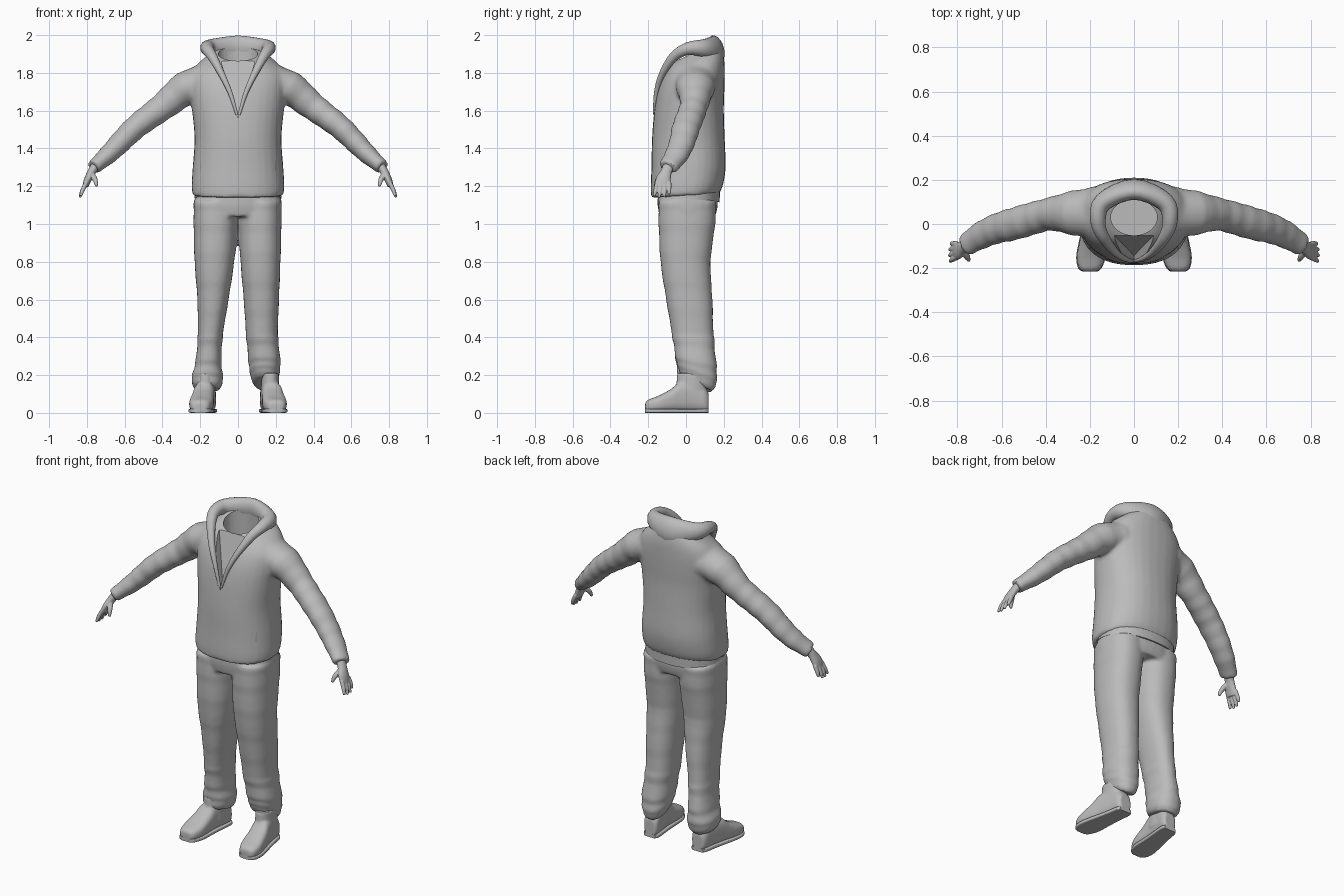
import bpy, bmesh, math
from mathutils import Vector

cube = bpy.data.objects.get("Cube")
if cube:
    bpy.data.objects.remove(cube)

grey = bpy.data.materials.new("plain grey")
grey.use_nodes = True
grey.diffuse_color = (0.5, 0.5, 0.5, 1)
grey.node_tree.nodes["Principled BSDF"].inputs["Base Color"].default_value = (0.5, 0.5, 0.5, 1)


def spline(keys, steps=4):
    """Smooth resampling of rows of key values."""
    out = []
    for i in range(len(keys) - 1):
        a, b, c, d = (keys[max(0, min(len(keys) - 1, i + k))] for k in (-1, 0, 1, 2))
        for s in range(steps):
            t = s / steps
            out.append([0.5 * (2 * q + (r - p) * t + (2 * p - 5 * q + 4 * r - w) * t * t
                               + (3 * q - p - 3 * r + w) * t ** 3)
                        for p, q, r, w in zip(a, b, c, d)])
    return out + [list(keys[-1])]


def loft(bm, rings, power=2.2, n=32):
    """Closed skin over rings given as centre, half axis u, half axis v."""
    loops = []
    for c, u, v in rings:
        loop = []
        for k in range(n):
            a = math.tau * k / n
            x, y = (math.copysign(abs(f) ** (2 / power), f) for f in (math.cos(a), math.sin(a)))
            loop.append(bm.verts.new(Vector(c) + Vector(u) * x + Vector(v) * y))
        loops.append(loop)
    for a, b in zip(loops, loops[1:]):
        for k in range(n):
            bm.faces.new((a[k], a[(k + 1) % n], b[(k + 1) % n], b[k]))
    bm.faces.new(loops[0])
    bm.faces.new(loops[-1])


def stack(bm, keys, side=1, fold=0, power=2.3):
    """Level rings: z, x inner, x outer, y front, y back, tilt."""
    rings = []
    for i, (z, x0, x1, y0, y1, tilt) in enumerate(spline(keys)):
        r = (y1 - y0) / 2
        w = 1 + fold * math.sin(i * 2.1)
        rings.append(((side * (x0 + x1) / 2, (y0 + y1) / 2, z),
                      ((x1 - x0) / 2 * w, 0, 0), (0, r * w, r * tilt)))
    loft(bm, rings, power)


def tube(bm, keys, side=1, fold=0, ref=(0, 1, 0), n=20):
    """Limb along a path: x, y, z, radius along ref, radius across."""
    pts = spline(keys)
    pos = [Vector((side * p[0], p[1], p[2])) for p in pts]
    rings = []
    for i, p in enumerate(pts):
        t = (pos[min(i + 1, len(pos) - 1)] - pos[max(i - 1, 0)]).normalized()
        u = (Vector(ref) - t * t.dot(Vector(ref))).normalized()
        w = 1 + fold * math.sin(i * 1.9)
        rings.append((pos[i], u * p[3] * w, t.cross(u) * p[4] * w))
    loft(bm, rings, 2, n)


def finish(name, bm, voxel=0, smooth=0, cutters=()):
    bmesh.ops.recalc_face_normals(bm, faces=bm.faces)
    mesh = bpy.data.meshes.new(name)
    bm.to_mesh(mesh)
    bm.free()
    ob = bpy.data.objects.new(name, mesh)
    bpy.context.collection.objects.link(ob)
    mesh.materials.append(grey)
    if voxel:
        m = ob.modifiers.new("blend", 'REMESH')
        m.mode = 'VOXEL'
        m.voxel_size = voxel
        m = ob.modifiers.new("soften", 'SMOOTH')
        m.iterations = smooth
    for c in cutters:
        m = ob.modifiers.new("cut", 'BOOLEAN')
        m.object = c
        m.operation = 'DIFFERENCE'
    bpy.ops.object.select_all(action='DESELECT')
    ob.select_set(True)
    bpy.context.view_layer.objects.active = ob
    if ob.modifiers:
        bpy.ops.object.convert(target='MESH')
    bpy.ops.object.shade_smooth_by_angle(angle=math.radians(40))
    return ob


# Cutters: neck hole, open front, pocket slits
bm = bmesh.new()
loft(bm, [((0, 0.03, z), (0.105, 0, 0), (0, 0.082, 0)) for z in (1.3, 2.1)], 2)
neck_cutter = finish("neck_cutter", bm)

bm = bmesh.new()
front = [bm.verts.new(p) for p in ((0, -0.3, 1.56), (0.16, -0.3, 2.1), (-0.16, -0.3, 2.1))]
back = [bm.verts.new(p) for p in ((0, -0.143, 1.56), (0.16, 0.02, 2.1), (-0.16, 0.02, 2.1))]
bm.faces.new(front)
bm.faces.new(back)
for k in range(3):
    j = (k + 1) % 3
    bm.faces.new((front[k], front[j], back[j], back[k]))
front_cutter = finish("front_opening_cutter", bm)

bm = bmesh.new()
for s in (-1, 1):
    loft(bm, [((s * 0.2, -0.15, z), (0.003, 0, 0), (0, 0.045, 0)) for z in (1.28, 1.43)], 4, 8)
pocket_cutter = finish("pocket_cutter", bm)
cutters = (neck_cutter, front_cutter, pocket_cutter)

# Jacket: body and sleeves blended together
body = [(1.15, .24, -.185, .175, .06), (1.2, .245, -.187, .195, .02), (1.3, .24, -.183, .21, 0),
        (1.45, .23, -.18, .205, 0), (1.6, .243, -.168, .2, 0), (1.7, .255, -.15, .203, 0),
        (1.78, .255, -.125, .205, .05), (1.84, .22, -.10, .203, .15),
        (1.885, .16, -.085, .19, .3), (1.91, .12, -.07, .17, .45)]
sleeve = [(.17, .05, 1.75, .12, .10), (.28, .05, 1.715, .10, .09), (.38, .045, 1.635, .075, .075),
          (.46, .025, 1.575, .074, .068), (.545, 0, 1.51, .074, .063), (.62, -.02, 1.435, .069, .058),
          (.69, -.05, 1.365, .063, .05), (.765, -.097, 1.3, .052, .038)]
bm = bmesh.new()
stack(bm, [(z, -x, x, f, b, t) for z, x, f, b, t in body])
for s in (-1, 1):
    tube(bm, sleeve, s, 0.03, n=28)
jacket = finish("jacket", bm, 0.011, 5, cutters)
for c in cutters:
    bpy.data.objects.remove(c)

# Undershirt hem showing below the jacket at the back
bm = bmesh.new()
stack(bm, [(1.2, -.228, .228, -.16, .18, -.1), (1.135, -.23, .23, -.16, .178, -.12)])
finish("shirt_hem", bm)

# Collar edge running into the hood folded down the back
half = [(.006, -.168, 1.58, .006, .008), (.04, -.158, 1.69, .012, .012), (.085, -.128, 1.79, .017, .018),
        (.135, -.065, 1.885, .026, .026), (.163, .01, 1.928, .034, .034), (.14, .1, 1.93, .05, .042)]
path = [(-p[0],) + p[1:] for p in half] + [(0, .157, 1.922, .078, .045)] + half[::-1]
bm = bmesh.new()
tube(bm, path, ref=(0, -.25, 1))
finish("hood_collar", bm)

# Trousers: hips and two slightly different legs
right_leg = [(1.12, .0, .235, -.145, .16, 0), (1.0, .004, .235, -.145, .155, 0),
             (.8, .02, .23, -.135, .13, 0), (.6, .05, .215, -.105, .14, 0),
             (.42, .08, .212, -.075, .145, 0), (.27, .088, .225, -.055, .16, -.1),
             (.18, .078, .247, -.045, .16, -.15), (.125, .095, .23, -.04, .135, -.2)]
left_leg = [(1.12, .0, .23, -.145, .16, 0), (1.0, .003, .23, -.145, .155, 0),
            (.8, .013, .225, -.135, .13, 0), (.6, .03, .217, -.105, .14, 0),
            (.42, .042, .21, -.075, .145, 0), (.27, .055, .225, -.055, .162, -.2),
            (.2, .065, .218, -.043, .163, -.4), (.155, .085, .205, -.025, .14, -.5)]
bm = bmesh.new()
stack(bm, [(1.18, -.222, .222, -.148, .165, 0), (1.1, -.232, .232, -.15, .168, 0),
           (1.04, -.23, .23, -.14, .155, 0)])
for s, leg in ((-1, right_leg), (1, left_leg)):
    stack(bm, leg[:5], s, 0.01)
    stack(bm, leg[4:], s, 0.035)
finish("trousers", bm, 0.01, 5)

# Shoes: y, centre x, half width, height
shoe = [(-.216, .2, .03, .05), (-.2, .2, .05, .066), (-.15, .195, .064, .085), (-.08, .187, .06, .122),
        (-.03, .18, .055, .16), (.05, .168, .05, .16), (.1, .162, .047, .13), (.12, .16, .034, .1)]
for s, label in ((-1, "right"), (1, "left")):
    bm = bmesh.new()
    loft(bm, [((s * x, y, h / 2 + .004), (w, 0, 0), (0, 0, h / 2)) for y, x, w, h in spline(shoe)], 2.8)
    stack(bm, [(.06, .115, .215, -.05, .115, 0), (.14, .122, .218, -.05, .105, 0),
               (.21, .128, .216, -.048, .1, 0)], s)
    finish(label + "_shoe", bm, 0.007, 4)
    bm = bmesh.new()
    loft(bm, [((s * x, y, .011), (w + .003, 0, 0), (0, 0, .011)) for y, x, w, h in spline(shoe)], 6)
    finish(label + "_sole", bm)

    # Hand: palm, four fingers and thumb
    bm = bmesh.new()
    tube(bm, [(.75, -.088, 1.315, .03, .025), (.775, -.105, 1.275, .03, .022),
              (.795, -.12, 1.235, .04, .02), (.808, -.125, 1.2, .038, .016)], s)
    for k, reach in enumerate((.9, 1.0, .97, .78)):
        y = -.152 + k * .021
        tip_y = -.17 + k * .027
        tube(bm, [(.803, y, 1.22, .012, .012), (.803 + .022 * reach, (y + tip_y) / 2, 1.215 - .04 * reach, .0115, .0115),
                  (.803 + .034 * reach, tip_y, 1.215 - .075 * reach, .007, .007)], s, n=12)
    tube(bm, [(.775, -.115, 1.265, .016, .016), (.757, -.148, 1.235, .014, .014),
              (.748, -.165, 1.2, .008, .008)], s, n=12)
    finish(label + "_hand", bm, 0.004, 3)
